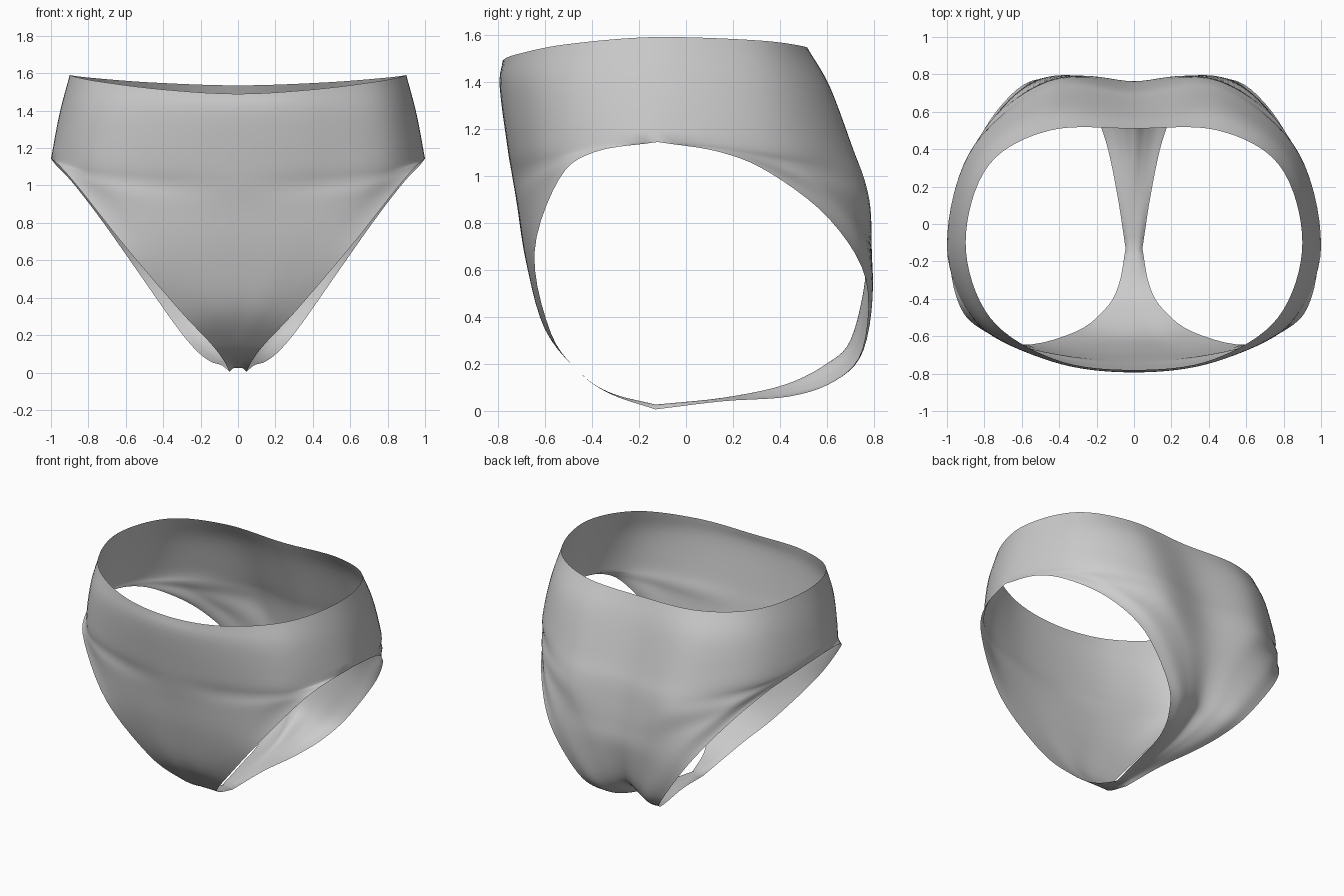
import bpy, bmesh
from mathutils import Vector

if "Cube" in bpy.data.objects:
    bpy.data.objects.remove(bpy.data.objects["Cube"])

STEPS_ROW, STEPS_COL = 5, 8      # subdivisions between key rows / key columns
SEAM = 2                         # key row where the side seam ends

# Key rows of the right half, waist to crotch: centre, inner, outer, edge
FRONT = [
    [(0, -.78, 1.49), (.42, -.725, 1.515), (.77, -.5, 1.56), (.9, -.1, 1.59)],
    [(0, -.793, 1.38), (.44, -.735, 1.38), (.81, -.53, 1.38), (.955, -.1, 1.38)],
    [(0, -.76, 1.12), (.45, -.71, 1.12), (.83, -.54, 1.13), (1, -.12, 1.143)],
    [(0, -.74, 1.0), (.4, -.70, 1.01), (.75, -.595, 1.05), (.95, -.39, 1.10)],
    [(0, -.72, .88), (.33, -.705, .89), (.62, -.65, .93), (.85, -.54, .985)],
    [(0, -.68, .63), (.22, -.68, .64), (.42, -.665, .65), (.6, -.645, .67)],
    [(0, -.60, .35), (.11, -.6, .345), (.21, -.59, .34), (.31, -.575, .33)],
    [(0, -.45, .16), (.05, -.45, .16), (.1, -.45, .16), (.15, -.45, .16)],
    [(0, -.32, .075), (.027, -.32, .075), (.053, -.32, .073), (.08, -.32, .07)],
    [(0, -.13, .025), (.015, -.13, .025), (.03, -.13, .02), (.045, -.13, .005)],
]
BACK = [
    [(0, .51, 1.535), (.45, .5, 1.55), (.78, .31, 1.575), (.9, -.1, 1.59)],
    [(0, .58, 1.37), (.47, .6, 1.38), (.83, .36, 1.38), (.955, -.1, 1.38)],
    [(0, .67, 1.1), (.46, .70, 1.11), (.86, .41, 1.13), (1, -.12, 1.143)],
    [(0, .71, .98), (.43, .75, .99), (.79, .5, 1.04), (.965, .145, 1.10)],
    [(0, .735, .85), (.4, .78, .87), (.72, .6, .94), (.88, .36, 1.01)],
    [(0, .755, .70), (.3, .79, .71), (.56, .74, .76), (.73, .61, .815)],
    [(0, .76, .54), (.2, .785, .53), (.4, .795, .54), (.55, .765, .56)],
    [(0, .70, .30), (.13, .73, .28), (.24, .755, .26), (.34, .75, .26)],
    [(0, .60, .20), (.08, .62, .16), (.16, .635, .13), (.23, .63, .125)],
    [(0, .42, .11), (.05, .43, .09), (.1, .44, .07), (.15, .44, .06)],
    [(0, .16, .055), (.03, .16, .053), (.06, .16, .048), (.09, .16, .04)],
    [(0, -.13, .025), (.015, -.13, .025), (.03, -.13, .02), (.045, -.13, .005)],
]


def spline(pts, steps, before=None, after=None):
    """Smooth curve through all points, with optional outer guide points."""
    p = [before or 2 * pts[0] - pts[1], *pts, after or 2 * pts[-1] - pts[-2]]
    out = []
    for i in range(1, len(p) - 2):
        a, b, c, d = p[i - 1:i + 3]
        for k in range(steps):
            t = k / steps
            out.append(.5 * (2 * b + (c - a) * t + (2 * a - 5 * b + 4 * c - d) * t ** 2
                             + (3 * b - a - 3 * c + d) * t ** 3))
    return out + [pts[-1].copy()]


def panel(bm, rows, flip):
    """Sweep one half panel through its key rows."""
    cols = [[Vector(p) for p in col] for col in zip(*rows)]
    lines = [spline(c, STEPS_ROW) for c in cols[:3]]
    # The edge turns a corner where the side seam meets the leg opening
    seam = spline(cols[3][:SEAM + 1], STEPS_ROW)
    lines.append(seam + spline(cols[3][SEAM:], STEPS_ROW)[1:])
    grid = []
    for i, row in enumerate(zip(*lines)):
        c, e, prev = row[1], row[3], row[2]
        f = min(max((i / STEPS_ROW - SEAM) / 2, 0), 1)
        wrap = Vector((prev.x, 2 * e.y - prev.y, prev.z))
        after = wrap.lerp(2 * e - prev, f)
        pts = spline(list(row), STEPS_COL, Vector((-c.x, c.y, c.z)), after)
        grid.append([bm.verts.new(p) for p in pts])
    for r, s in zip(grid, grid[1:]):
        for j in range(len(r) - 1):
            quad = [r[j], s[j], s[j + 1], r[j + 1]]
            bm.faces.new(quad[::-1] if flip else quad)


# Front and back panels joined at side seam and crotch
bm = bmesh.new()
panel(bm, FRONT, False)
panel(bm, BACK, True)
bmesh.ops.remove_doubles(bm, verts=bm.verts, dist=.0005)
mesh = bpy.data.meshes.new("briefs")
bm.to_mesh(mesh)
bm.free()
briefs = bpy.data.objects.new("briefs", mesh)
bpy.context.collection.objects.link(briefs)

# Left half
mirror = briefs.modifiers.new("mirror", 'MIRROR')
mirror.use_clip = True

fabric = bpy.data.materials.new("grey fabric")
fabric.diffuse_color = (.6, .6, .6, 1)
fabric.use_nodes = True
fabric.node_tree.nodes["Principled BSDF"].inputs["Base Color"].default_value = fabric.diffuse_color
mesh.materials.append(fabric)
mesh.polygons.foreach_set("use_smooth", [True] * len(mesh.polygons))
